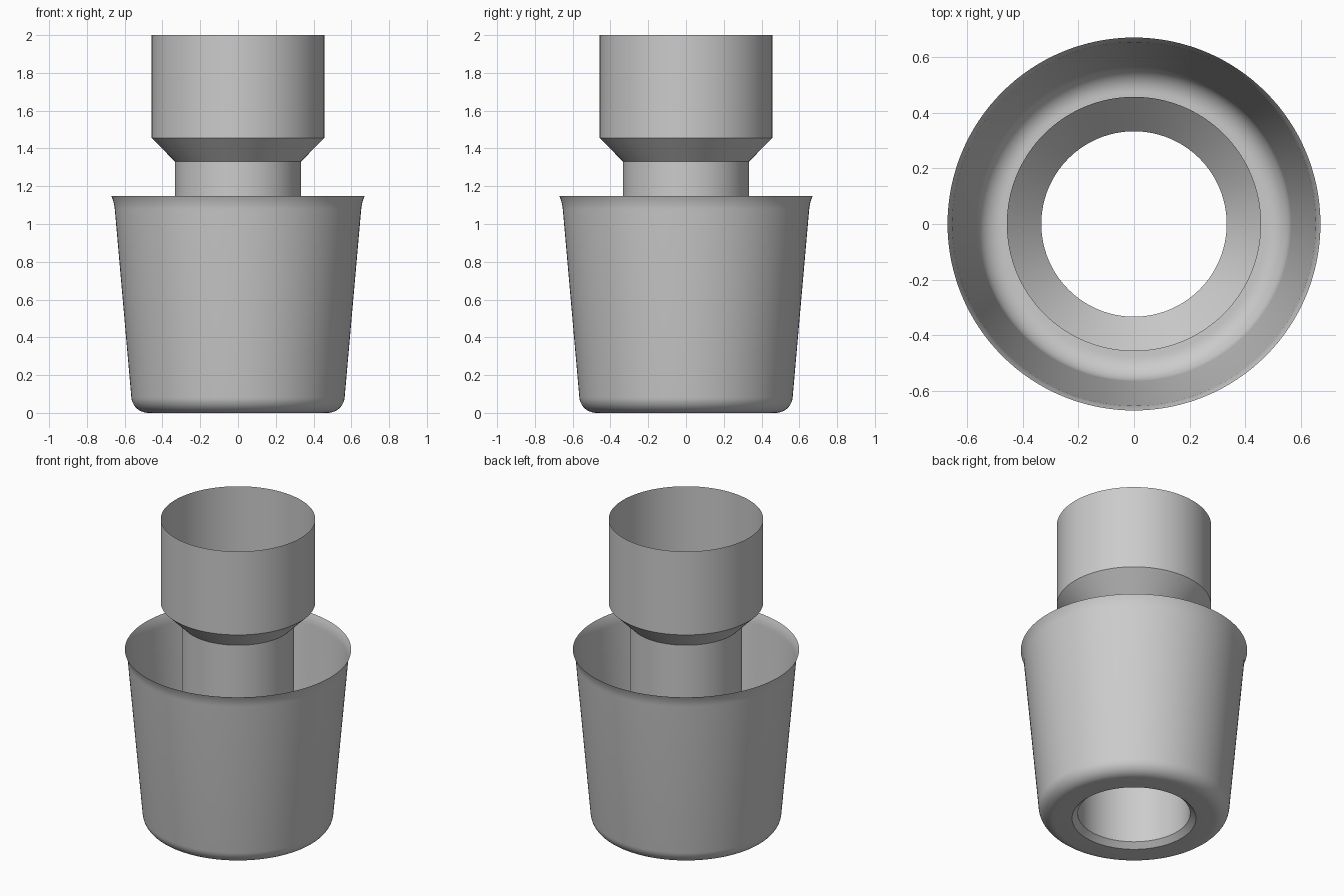
import bpy, bmesh, math

if "Cube" in bpy.data.objects:
    bpy.data.objects.remove(bpy.data.objects["Cube"])

SEGMENTS = 128

grey = bpy.data.materials.new("light grey")
grey.diffuse_color = (0.6, 0.6, 0.6, 1)
grey.use_nodes = True
grey.node_tree.nodes["Principled BSDF"].inputs["Base Color"].default_value = grey.diffuse_color


def lathe(name, profile):
    """Revolve an open (radius, height) profile, listed bottom to top, into a thin shell."""
    bm = bmesh.new()
    rings = []
    for r, z in profile:
        rings.append([bm.verts.new((r * math.cos(a), r * math.sin(a), z))
                      for a in (2 * math.pi * i / SEGMENTS for i in range(SEGMENTS))])
    for low, high in zip(rings, rings[1:]):
        for i in range(SEGMENTS):
            j = (i + 1) % SEGMENTS
            bm.faces.new((low[i], low[j], high[j], high[i]))
    mesh = bpy.data.meshes.new(name)
    bm.to_mesh(mesh)
    bm.free()
    mesh.materials.append(grey)
    obj = bpy.data.objects.new(name, mesh)
    bpy.context.collection.objects.link(obj)
    bpy.ops.object.select_all(action='DESELECT')
    obj.select_set(True)
    bpy.context.view_layer.objects.active = obj
    bpy.ops.object.shade_smooth_by_angle(angle=math.radians(30))
    return obj


# Inner pipe: chamfered mouth, narrow neck, cone and wide socket
lathe("inner_pipe", [(0.367, 0), (0.333, 0.032), (0.333, 1.33),
                     (0.457, 1.455), (0.457, 2.0)])

# Outer cup: flat floor with a hole, rounded foot, tapered wall, flared lip
foot = [(0.475 + 0.09 * math.sin(t), 0.09 - 0.09 * math.cos(t))
        for t in (math.radians(85) * i / 10 for i in range(11))]
lip = [(0.652 + 0.018 * (i / 6) ** 2 + 0.085 * 0.06 * (i / 6) * (1 - i / 6), 1.075 + 0.072 * i / 6)
       for i in range(7)]
lathe("outer_cup", [(0.367, 0)] + foot + lip)
